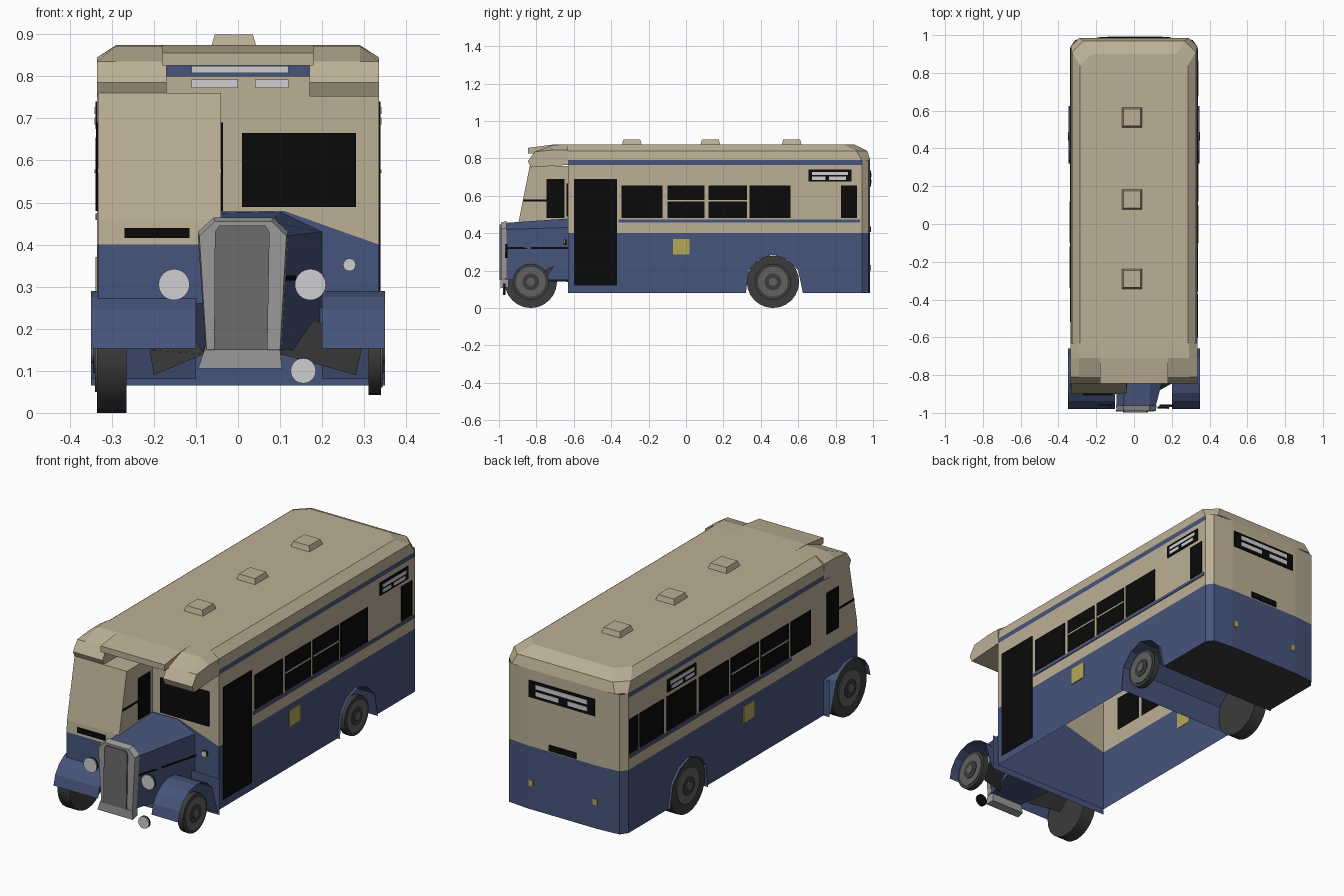
import bpy, bmesh, math
from mathutils import Matrix

old = bpy.data.objects.get("Cube")
if old:
    bpy.data.objects.remove(old, do_unlink=True)


def material(name, r, g, b):
    m = bpy.data.materials.new(name)
    m.use_nodes = True
    m.diffuse_color = (r, g, b, 1)
    bsdf = m.node_tree.nodes["Principled BSDF"]
    bsdf.inputs["Base Color"].default_value = (r, g, b, 1)
    bsdf.inputs["Roughness"].default_value = .8
    return m


cream = material("cream paint", .50, .43, .30)
blue = material("blue paint", .062, .09, .2)
black = material("black glass", .003, .003, .003)
rubber = material("dark rubber", .045, .045, .045)
steel = material("wheel grey", .12, .12, .12)
mesh_grey = material("grille grey", .15, .15, .15)
silver = material("silver trim", .33, .32, .32)
white = material("lamp white", .62, .62, .64)
yellow = material("yellow panel", .46, .38, .1)


def finish(name, bm, *mats):
    bmesh.ops.recalc_face_normals(bm, faces=bm.faces)
    me = bpy.data.meshes.new(name)
    bm.to_mesh(me)
    bm.free()
    for m in mats:
        me.materials.append(m)
    ob = bpy.data.objects.new(name, me)
    bpy.context.collection.objects.link(ob)
    return ob


def loft(name, mat, *rings, closed=True, caps=True):
    """Skin a row of matching point rings."""
    bm = bmesh.new()
    rows = [[bm.verts.new(p) for p in ring] for ring in rings]
    n = len(rows[0])
    for a, b in zip(rows, rows[1:]):
        for i in range(n if closed else n - 1):
            j = (i + 1) % n
            bm.faces.new((a[i], a[j], b[j], b[i]))
    if closed and caps:
        bm.faces.new(rows[0])
        bm.faces.new(rows[-1])
    return finish(name, bm, mat)


def flat(name, mat, points):
    bm = bmesh.new()
    bm.faces.new([bm.verts.new(p) for p in points])
    return finish(name, bm, mat)


def across(profile, x):
    return [(x, y, z) for y, z in profile]


def prism(name, mat, profile, x0, x1, **kw):
    return loft(name, mat, across(profile, x0), across(profile, x1), **kw)


def box(name, mat, x0, x1, y0, y1, z0, z1):
    return prism(name, mat, [(y0, z0), (y1, z0), (y1, z1), (y0, z1)], x0, x1)


def disc(name, mat, x, y, z, r, depth, axis="X", r2=None):
    bm = bmesh.new()
    turn = Matrix.Rotation(math.pi / 2, 4, "Y" if axis == "X" else "X")
    bmesh.ops.create_cone(bm, cap_ends=True, segments=24, radius1=r, radius2=r2 or r,
                          depth=depth, matrix=Matrix.Translation((x, y, z)) @ turn)
    ob = finish(name, bm, mat)
    bpy.context.view_layer.objects.active = ob
    ob.select_set(True)
    bpy.ops.object.shade_smooth_by_angle()
    ob.select_set(False)


W, FRONT, SIDE_END = .335, -.63, .94
FLOOR, WAIST, EAVES = .08, .4, .79
AXLE_F, AXLE_R, HUB = -.83, .465, .14

# Body walls with rear wheel arches
arch = [(.32, FLOOR), (.335, .2), (.39, .26), (AXLE_R, .285), (.54, .26), (.6, .2), (.625, FLOOR)]
lower = [(FRONT, FLOOR)] + arch + [(SIDE_END, FLOOR), (SIDE_END, WAIST), (FRONT, WAIST)]


def band(z0, z1):
    return [(FRONT, z0), (SIDE_END, z0), (SIDE_END, z1), (FRONT, z1)]


for s, side in ((1, "left"), (-1, "right")):
    flat(side + "_lower_wall", blue, across(lower, s * W))
    flat(side + "_upper_wall", cream, across(band(WAIST, .765), s * W))
    flat(side + "_eaves_stripe", blue, across(band(.765, EAVES), s * W))
    box(side + "_waist_stripe", blue, s * W, s * (W + .004), -.36, .93, .458, .474)

rear = [(W, SIDE_END), (.31, .975), (.2, .985), (-.2, .985), (-.31, .975), (-W, SIDE_END)]


def rear_at(z):
    return [(x, y, z) for x, y in rear]


loft("rear_lower_wall", blue, rear_at(FLOOR), rear_at(WAIST), closed=False)
loft("rear_upper_wall", cream, rear_at(WAIST), rear_at(EAVES), closed=False)
flat("rear_floor", rubber, [(W, .625, FLOOR)] + rear_at(FLOOR) + [(-W, .625, FLOOR)])
prism("rear_wheel_tunnel", blue, arch, -.348, .348, closed=False)

# Front bulkhead with sloping scuttle line
scuttle = [(W, WAIST), (.11, .48), (-.04, .48), (-W, WAIST)]
flat("bulkhead_lower", blue, [(x, FRONT, z) for x, z in [(-W, FLOOR), (W, FLOOR)] + scuttle])
flat("bulkhead_upper", cream, [(x, FRONT, z) for x, z in scuttle + [(-W, EAVES), (W, EAVES)]])
box("bulkhead_stripe", blue, -.17, .17, FRONT - .004, FRONT, .80, .835)
box("bulkhead_window", black, .01, .28, FRONT - .008, FRONT, .49, .665)


# Roof
def roof_ring(w, end, cut, z):
    half = [(w, FRONT), (w, end - cut), (w - cut, end)]
    return [(x, y, z) for x, y in half] + [(-x, y, z) for x, y in reversed(half)]


loft("roof", cream, roof_ring(W, .985, .045, EAVES), roof_ring(.328, .97, .06, .84),
     roof_ring(.285, .9, .06, .874))
for y in (-.29, .13, .565):
    loft("roof_hatch", cream, *[[(-.01 + a * h, y + b * h, z) for a, b in
         ((-1, -1), (1, -1), (1, 1), (-1, 1))] for h, z in ((.054, .87), (.045, .9))])

# Canopy over the front
corner = [(FRONT, .874), (-.71, .872), (-.81, .835), (-.845, .785), (-.83, .752), (FRONT, .765)]
low_edge = [(FRONT, .79), (-.71, .79), (-.80, .785), (-.835, .775), (-.82, .752), (FRONT, .765)]
for s, side in ((1, "left"), (-1, "right")):
    loft(side + "_canopy", cream, across(corner, s * .17), across(corner, s * .29),
         across([(y, min(z, .845)) for y, z in corner], s * W))
prism("canopy_visor", cream, [(FRONT, .874), (-.71, .874), (-.845, .856), (-.845, .826),
                              (-.83, .826), (FRONT, .845)], -.18, .18)
for x0, x1, z0, z1 in ((-.11, .12, .808, .825), (-.11, 0, .772, .793), (.04, .12, .772, .793)):
    box("front_sign_plate", white, x0, x1, FRONT - .009, FRONT - .001, z0, z1)

# Half cab
CAB_IN, CAB_OUT = -.04, -.333
prism("cab_lower", blue, [(FRONT, .26), (-.9, .26), (-.9, WAIST), (FRONT, WAIST)], CAB_OUT, CAB_IN)
prism("cab_upper", cream, [(FRONT, WAIST), (-.9, WAIST), (-.895, .46), (-.835, .76), (FRONT, .76)],
      CAB_OUT, CAB_IN)
for x in (CAB_OUT, CAB_IN):
    box("cab_side_window", black, x - .004, x + .004, -.745, -.65, .48, .69)
    box("cab_side_rail", black, x - .003, x + .003, -.87, -.745, .57, .58)
box("cab_number_strip", black, -.27, -.115, -.907, -.898, .416, .44)

# Bonnet and radiator
nose = [(-.075, .15), (-.092, .42), (-.055, .455), (.08, .455), (.115, .42), (.1, .15)]
tail = [(-.1, .14), (-.1, .43), (-.04, .475), (.1, .478), (.2, .43), (.2, .15)]


def at_y(profile, y):
    return [(x, y, z) for x, z in profile]


loft("bonnet", blue, at_y(nose, -.965), at_y(tail, FRONT))
shell = [(x * 1.04, z + .01) for x, z in nose]
loft("radiator_shell", silver, at_y(shell, -.96), at_y(nose, -.99))
loft("radiator_foot", silver, at_y([(-.095, .105), (.105, .105), (.1, .15), (-.08, .15)], -.992),
     at_y([(-.09, .11), (.1, .11), (.1, .16), (-.08, .16)], -.95))
grille = [(-.057, .15), (-.055, .43), (-.045, .445), (.065, .445), (.075, .43), (.07, .15)]
loft("radiator_grille", mesh_grey, at_y(grille, -.997), at_y(grille, -.985))
flat("bonnet_seam", black, [(.113, -.96, .315), (.205, FRONT, .315), (.205, FRONT, .327),
                            (.113, -.96, .327)])

# Lamps
for name, x, y, z, r in (("right_headlamp", -.152, -.96, .305, .037), ("fog_lamp", .155, -.97, .1, .03),
                         ("left_headlamp", .172, -.96, .305, .037), ("side_lamp", .265, -.645, .352, .015)):
    disc(name + "_glass", white, x, y - .007, z, r, .004, "Y")
    disc(name + "_back", black, x, y, z, r, .01, "Y")

# Front mudguards, apron and chassis struts
guard = [(AXLE_F + .15 * math.cos(math.radians(a)), HUB + .15 * math.sin(math.radians(a)))
         for a in range(175, 30, -20)] + [(-.66, FLOOR)]
prism("left_mudguard", blue, guard, .2, .35, closed=False)
prism("right_mudguard", blue, guard, -.35, -.1, closed=False)
flat("front_apron", blue, [(-.35, -.65, .065), (.35, -.65, .065), (.35, -.65, .25), (-.35, -.65, .25)])
flat("left_strut", rubber, [(.1, -.9, .14), (.28, -.8, .09), (.295, -.75, .155), (.16, -.7, .235)])
flat("right_strut", rubber, [(-.08, -.9, .14), (-.2, -.8, .09), (-.21, -.75, .15), (-.1, -.7, .17)])

# Wheels: full tyres on the right, shallow dishes on the left
for end, y in (("front", AXLE_F), ("rear", AXLE_R)):
    disc("right_" + end + "_tyre", rubber, -.3, y, HUB, .14, .07)
    disc("right_" + end + "_rim", steel, -.337, y, HUB, .09, .006)
    disc("right_" + end + "_hub", rubber, -.341, y, HUB, .045, .006)
    disc("right_" + end + "_cap", steel, -.346, y, HUB, .022, .008)
    disc("left_" + end + "_dish", rubber, .325, y, HUB, .097, .03)
    disc("left_" + end + "_rim", steel, .341, y, HUB, .08, .004)
    disc("left_" + end + "_hub", rubber, .343, y, HUB, .045, .006)
    disc("left_" + end + "_cap", steel, .346, y, HUB, .022, .008)


# Side glazing, door, signs and panels
def side_plate(name, mat, s, y0, y1, z0, z1, lift=.004):
    box(name, mat, s * (W - .002), s * (W + lift), y0, y1, z0, z1)


left_panes = ((-.345, -.125), (-.1, .1), (.12, .325), (.34, .56), (.83, .915))
right_panes = ((-.52, -.36), (-.34, -.12), (-.1, .12), (.14, .375), (.4, .635), (.66, .85), (.865, .935))
for s, panes in ((1, left_panes), (-1, right_panes)):
    for y0, y1 in panes:
        side_plate("side_window", black, s, y0, y1, .48, .655)
    for y0, y1 in panes[1:3]:
        side_plate("window_slider_bar", cream, s, y0, y1, .57, .578, .006)
    side_plate("fuel_panel", yellow, s, -.07, .02, .285, .37)
    start = .655 if s > 0 else .4
    side_plate("side_sign", black, s, start, start + .23, .675, .74)
    for a, b, z in ((.02, .21, .71), (.02, .09, .685), (.11, .2, .685)):
        side_plate("side_sign_plate", white, s, start + a, start + b, z, z + .017, .006)
side_plate("entrance_door", black, 1, -.6, -.37, .12, .69)

# Rear sign, number strip and panels
BACK = .983
box("rear_sign", black, -.18, .19, BACK, BACK + .007, .65, .735)
for x0, x1, z in ((-.14, .15, .7), (-.14, -.03, .665), (.02, .15, .665)):
    box("rear_sign_plate", white, x0, x1, BACK, BACK + .009, z, z + .022)
box("rear_number_strip", black, -.075, .08, BACK, BACK + .007, .405, .435)
for x in (-.18, .18):
    box("rear_reflector", yellow, x - .012, x + .012, BACK, BACK + .006, .2, .23)
